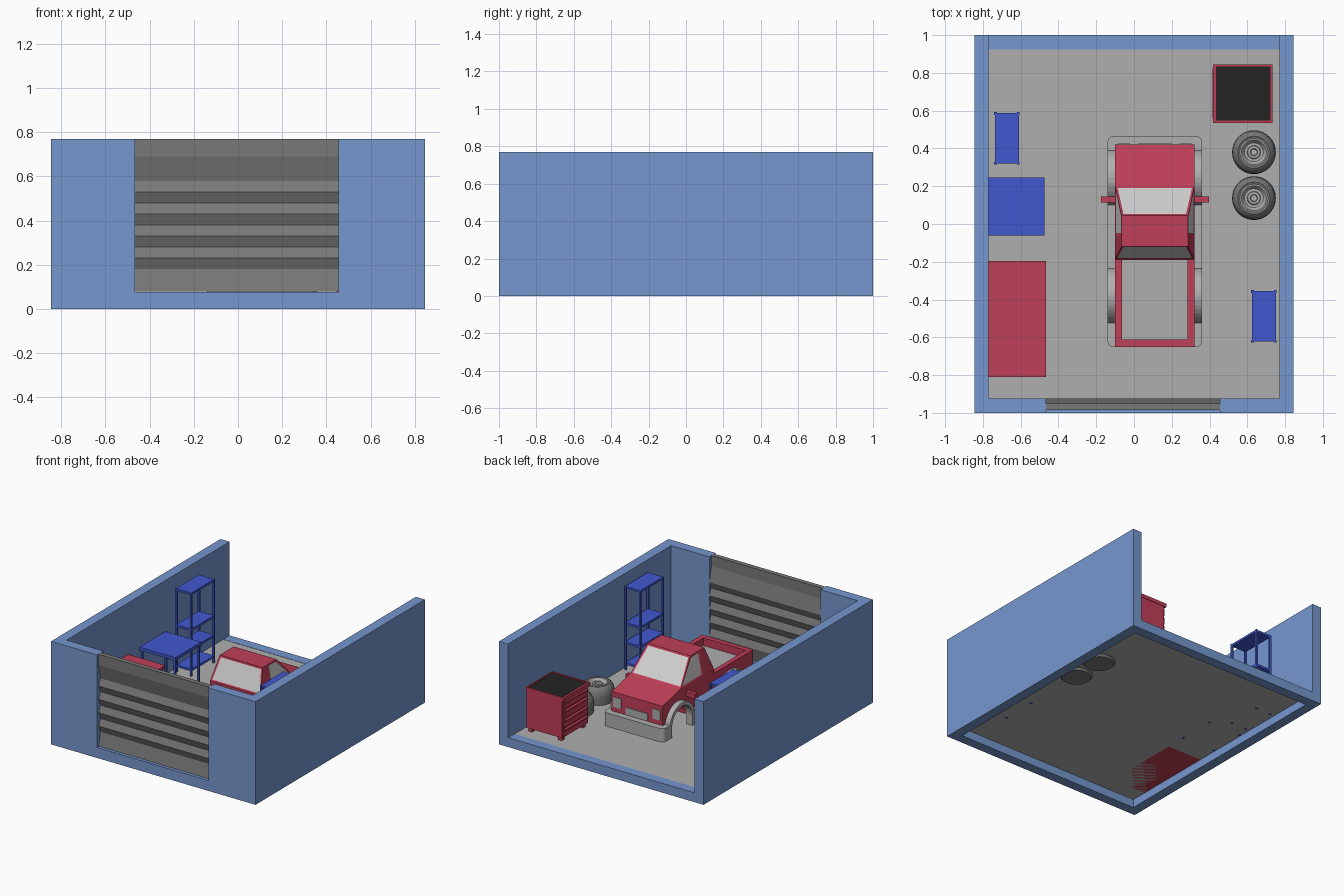
import bpy, bmesh, math
from mathutils import Vector

if "Cube" in bpy.data.objects:
    bpy.data.objects.remove(bpy.data.objects["Cube"])


def mat(name, rgb):
    m = bpy.data.materials.new(name)
    m.diffuse_color = (*rgb, 1)
    m.use_nodes = True
    m.node_tree.nodes["Principled BSDF"].inputs["Base Color"].default_value = m.diffuse_color
    return m


WALL = mat("wall blue", (0.18, 0.31, 0.62))
BLUE = mat("furniture blue", (0.053, 0.098, 0.62))
RED = mat("red paint", (0.53, 0.05, 0.10))
GREY = mat("light grey", (0.43, 0.43, 0.43))
STEEL = mat("door grey", (0.19, 0.19, 0.19))
BLACK = mat("black", (0.017, 0.017, 0.017))
GLASS = mat("glass white", (0.64, 0.64, 0.64))


def finish(name, bm, *mats):
    bmesh.ops.recalc_face_normals(bm, faces=bm.faces)
    me = bpy.data.meshes.new(name)
    bm.to_mesh(me)
    bm.free()
    for m in mats:
        me.materials.append(m)
    ob = bpy.data.objects.new(name, me)
    bpy.context.collection.objects.link(ob)
    return ob


def add_box(bm, x0, x1, y0, y1, z0, z1):
    vs = bmesh.ops.create_cube(bm, size=1)["verts"]
    for v in vs:
        v.co = ((x0 + x1) / 2 + v.co.x * (x1 - x0), (y0 + y1) / 2 + v.co.y * (y1 - y0),
                (z0 + z1) / 2 + v.co.z * (z1 - z0))
    return vs


def boxes(name, m, *bs):
    bm = bmesh.new()
    for b in bs:
        add_box(bm, *b)
    return finish(name, bm, m)


def extrude_x(name, m, pts, *spans):
    """Extrude a (y, z) outline along x over each span."""
    bm = bmesh.new()
    for x0, x1 in spans:
        f = bm.faces.new([bm.verts.new((x0, y, z)) for y, z in pts])
        r = bmesh.ops.extrude_face_region(bm, geom=[f])
        for v in r["geom"]:
            if isinstance(v, bmesh.types.BMVert):
                v.co.x = x1
    return finish(name, bm, m)


def arc(cy, cz, r, a0, a1, n=14):
    return [(cy + r * math.cos(math.radians(a0 + (a1 - a0) * i / n)),
             cz + r * math.sin(math.radians(a0 + (a1 - a0) * i / n))) for i in range(n + 1)]


def lathe(name, m, prof, cx, cy, n=32):
    bm = bmesh.new()
    rings = [[bm.verts.new((cx + r * math.cos(2 * math.pi * i / n),
                            cy + r * math.sin(2 * math.pi * i / n), z)) for i in range(n)]
             for r, z in prof]
    for a, b in zip(rings, rings[1:]):
        for i in range(n):
            bm.faces.new((a[i], a[(i + 1) % n], b[(i + 1) % n], b[i]))
    bm.faces.new(rings[0])
    bm.faces.new(rings[-1])
    ob = finish(name, bm, m)
    for o in bpy.context.selected_objects:
        o.select_set(False)
    ob.select_set(True)
    bpy.context.view_layer.objects.active = ob
    bpy.ops.object.shade_smooth_by_angle(angle=math.radians(35))
    return ob


# --- Room ---
boxes("side_walls", WALL, (-.845, -.77, -1, 1, 0, .77), (.77, .845, -1, 1, 0, .77))
boxes("front_wall", WALL, (-.77, -.465, -1, -.925, 0, .77), (.455, .77, -1, -.925, 0, .77),
      (-.465, .455, -1, -.925, 0, .078))
boxes("back_sill", WALL, (-.77, .77, .925, 1, 0, .07))
boxes("floor", GREY, (-.77, .77, -.925, .925, .062, .068))

# --- Roller door: zigzag slats, same outline front and back ---
edge = [(-.985, .77), (-.985, .69), (-.96, .58)]
edge += [(-.98 if i % 2 == 0 else -.96, .53 - .05 * i) for i in range(8)]
edge += [(-.98, .08)]
extrude_x("garage_door", STEEL, edge + [(y + .035, z) for y, z in reversed(edge)], (-.465, .455))

# --- Shelving racks ---
def rack(name, x0, x1, y0, y1, top, levels):
    bs = [(x0 + .004, x1 - .004, y0 + .004, y1 - .004, z - .016, z) for z in levels]
    for x in (x0, x1 - .014):
        for y in (y0, y1 - .014):
            bs.append((x, x + .014, y, y + .014, .058, top))
    return boxes(name, BLUE, *bs)


rack("left_shelf", -.74, -.605, .315, .592, .69, (.69, .42, .275, .12))
rack("right_shelf", .62, .755, -.627, -.35, .69, (.69, .42, .275, .12))

# --- Table ---
boxes("table_top", BLUE, (-.77, -.475, -.062, .245, .365, .388))
rack("table_legs", -.765, -.48, -.055, .238, .37, ())

# --- Red workbench with drawers on the inner side ---
boxes("workbench", RED, (-.77, -.465, -.81, -.195, .362, .385), (-.77, -.485, -.8, -.205, .062, .365))
boxes("workbench_drawers", RED,
      *[(-.49, -.472, y, y + .185, z, z + .085) for y in (-.795, -.595, -.395) for z in (.08, .175, .27)])

# --- Tool chest ---
boxes("tool_chest", RED, (.435, .73, .54, .842, .095, .385),
      (.418, .435, .535, .845, .372, .4), (.722, .732, .535, .845, .372, .4),
      (.418, .73, .535, .547, .372, .4), (.418, .73, .833, .845, .372, .4))
boxes("chest_mat", BLACK, (.435, .722, .547, .833, .384, .393))
boxes("chest_drawers", RED,
      *[b for i in range(4) for z in (.102 + .068 * i,)
        for b in ((.425, .436, .55, .832, z, z + .056), (.415, .426, .56, .822, z + .044, z + .056))])
boxes("chest_feet", RED, *[(x, x + .03, y, y + .03, .066, .096) for x in (.445, .69) for y in (.55, .8)])

# --- Spare wheels lying flat ---
for i, cy in enumerate((.38, .137)):
    lathe(f"spare_tyre_{i + 1}", STEEL,
          [(.10, .045), (.113, .06), (.116, .12), (.113, .155), (.10, .185), (.085, .195),
           (.072, .19), (.068, .165)], .635, cy)
    lathe(f"spare_rim_{i + 1}", GREY,
          [(.073, .16), (.074, .192), (.066, .194), (.05, .17), (.036, .17), (.033, .186), (.02, .188),
           (.016, .178)], .635, cy)

# --- Pickup truck (front faces +y) ---
L, R = -.10, .32
FY, RY, AZ, AR = .245, -.38, .14, .125
# lower cab and bonnet with wheel opening
extrude_x("cab_body", RED, [(.42, AZ), (.42, .315), (.2, .365), (-.19, .365), (-.19, AZ)]
          + arc(FY, AZ, AR, 180, 0), (L, R))
# load bed
extrude_x("bed_sides", RED, [(-.19, AZ), (-.19, .33), (-.65, .33), (-.65, AZ)] + arc(RY, AZ, AR, 180, 0),
          (L, L + .036), (R - .036, R))
boxes("tailgate", RED, (L + .036, R - .036, -.65, -.612, AZ, .33))
boxes("bed_floor", GREY, (L + .036, R - .036, -.612, -.19, .265, .272))

# cab top: tapered box, windows inset
bm = bmesh.new()
for v in add_box(bm, L, R, -.187, .2, .364, .54):
    if v.co.z > .5:
        v.co.x = -.067 if v.co.x < .1 else .287
        v.co.y = -.12 if v.co.y < 0 else .045
bmesh.ops.bisect_plane(bm, geom=bm.verts[:] + bm.edges[:] + bm.faces[:],
                       plane_co=(0, -.06, 0), plane_no=(0, 1, 0))
bm.normal_update()
win = []
for f in bm.faces:
    c = f.calc_center_median()
    if abs(f.normal.z) < .9 and (abs(f.normal.x) < .5 or c.y > -.06):
        win.append(f)
bmesh.ops.inset_individual(bm, faces=win, thickness=.018, depth=-.003)
for f in win:
    f.material_index = 1
finish("cab_top", bm, RED, GLASS)

# mirrors, headlights, grille
boxes("mirrors", RED, (-.175, L + .005, .113, .145, .285, .32), (R - .005, .397, .113, .145, .285, .32))
boxes("headlights", GREY, (-.085, -.02, .419, .426, .205, .28), (.24, .305, .419, .426, .205, .28))
boxes("grille", GREY, (.02, .20, .419, .426, .175, .228))

# grey bumpers with rounded outer corners
def bumper(name, y0, y1, outer):
    bm = bmesh.new()
    add_box(bm, -.14, .36, y0, y1, .07, .17)
    es = [e for e in bm.edges if abs(e.verts[0].co.z - e.verts[1].co.z) > .05
          and abs(e.verts[0].co.y - outer) < .001]
    bmesh.ops.bevel(bm, geom=es, offset=.035, segments=5, profile=.5, affect='EDGES')
    return finish(name, bm, GREY)


bumper("front_bumper", .385, .467, .467)
bumper("rear_bumper", -.652, -.52, -.652)
sides = ((-.14, L + .01), (R - .01, .36))
boxes("side_skirts", GREY, *[(a, b, RY + .14, FY - .14, .07, .17) for a, b in sides])
# wheel arch flares
for nm, cy in (("front", FY), ("rear", RY)):
    o = [(cy + .147, .07)] + arc(cy, AZ, .147, 0, 180, 18) + [(cy - .147, .07)]
    i = [(cy - .12, .07)] + arc(cy, AZ, .12, 180, 0, 18) + [(cy + .12, .07)]
    extrude_x(nm + "_wheel_arches", GREY, o + i, *sides)
